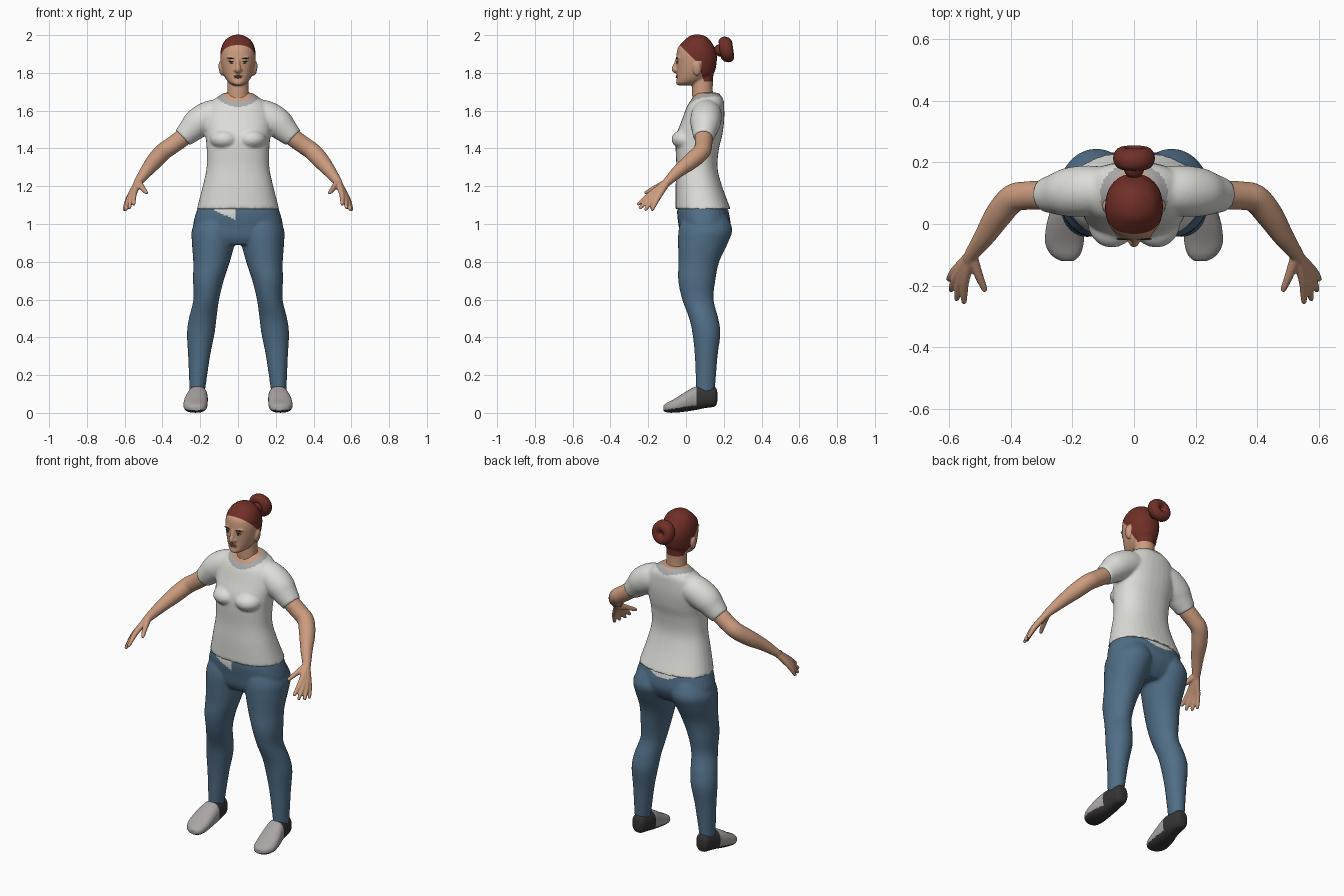
import bpy, bmesh, math
from mathutils import Vector, Matrix

cube = bpy.data.objects.get("Cube")
if cube:
    bpy.data.objects.remove(cube, do_unlink=True)


def material(name, *rgb):
    m = bpy.data.materials.new(name)
    m.use_nodes = True
    m.diffuse_color = (*rgb, 1)
    m.node_tree.nodes["Principled BSDF"].inputs["Base Color"].default_value = (*rgb, 1)
    return m


SHIRT = material("off_white_cotton", .72, .72, .69)
COLLAR = material("collar_grey", .40, .40, .40)
PANTS = material("denim_blue", .08, .155, .24)
SKIN = material("skin", .60, .33, .21)
HAIR = material("auburn_hair", .16, .028, .02)
SHOE = material("shoe_grey", .40, .375, .37)
DARK = material("dark_rubber", .035, .035, .035)
LIPS = material("lip_red", .30, .11, .08)
BROW = material("brow_brown", .035, .02, .015)
EYE = material("eye_white", .5, .47, .43)


def spline(rows, steps=5):
    """Catmull-Rom interpolation through rows of numbers."""
    out = []
    for i in range(len(rows) - 1):
        a, b, c, d = (rows[max(0, min(len(rows) - 1, i + k))] for k in (-1, 0, 1, 2))
        for s in range(steps):
            t = s / steps
            out.append([q + .5 * t * (r - p + t * (2 * p - 5 * q + 4 * r - s4 + t * (3 * (q - r) + s4 - p)))
                        for p, q, r, s4 in zip(a, b, c, d)])
    return out + [list(rows[-1])]


def loft(bm, rows, axis=None, n=2.0, side=1, segs=32):
    """Closed tube through rows of x, y, z, radius and optional second radius."""
    rows = spline([(r[0] * side, *r[1:], *([r[3]] if len(r) == 4 else [])) for r in rows])
    rings = []
    for i, (x, y, z, ra, rb) in enumerate(rows):
        u, v = Vector((1, 0, 0)), Vector((0, 1, 0))
        if axis == "y":
            v = Vector((0, 0, 1))
        elif axis is None:
            t = Vector(rows[min(i + 1, len(rows) - 1)][:3]) - Vector(rows[max(i - 1, 0)][:3])
            u = t.cross(Vector((0, .01, 1))).normalized()
            v = u.cross(t).normalized()
        ring = []
        for k in range(segs):
            a = math.tau * k / segs
            c, s = math.cos(a), math.sin(a)
            c = math.copysign(abs(c) ** (2 / n), c) * max(ra, .002)
            s = math.copysign(abs(s) ** (2 / n), s) * max(rb, .002)
            ring.append(bm.verts.new(Vector((x, y, z)) + u * c + v * s))
        rings.append(ring)
    for p, q in zip(rings, rings[1:]):
        for k in range(segs):
            j = (k + 1) % segs
            bm.faces.new((p[k], p[j], q[j], q[k]))
    bm.faces.new(rings[0][::-1])
    bm.faces.new(rings[-1])


def ball(bm, pos, size, tilt=0):
    mat = Matrix.Translation(pos) @ Matrix.Rotation(tilt, 4, "Y") @ Matrix.Diagonal((*size, 1))
    bmesh.ops.create_uvsphere(bm, u_segments=24, v_segments=14, radius=1, matrix=mat)


def finish(name, bm, mats, voxel=0, smooth=2, rule=None, cuts=()):
    """Fuse the parts, cut colour borders, then colour faces by rule."""
    bmesh.ops.recalc_face_normals(bm, faces=bm.faces)
    me = bpy.data.meshes.new(name)
    bm.to_mesh(me)
    bm.free()
    ob = bpy.data.objects.new(name, me)
    bpy.context.collection.objects.link(ob)
    if voxel:
        bpy.context.view_layer.objects.active = ob
        mod = ob.modifiers.new("fuse", "REMESH")
        mod.mode, mod.voxel_size = "VOXEL", voxel
        mod = ob.modifiers.new("relax", "SMOOTH")
        mod.factor, mod.iterations = .5, smooth
        for m in ("fuse", "relax"):
            bpy.ops.object.modifier_apply(modifier=m)
    me = ob.data
    me.materials.clear()
    for m in mats:
        me.materials.append(m)
    bm = bmesh.new()
    bm.from_mesh(me)
    for co, no in cuts:
        bmesh.ops.bisect_plane(bm, geom=bm.verts[:] + bm.edges[:] + bm.faces[:], plane_co=co, plane_no=no)
    bm.normal_update()
    for f in bm.faces:
        f.smooth = True
        f.material_index = rule(f.calc_center_median(), f.normal) if rule else 0
    bm.to_mesh(me)
    bm.free()
    return ob


# Shirt: torso, bust and short sleeves
bm = bmesh.new()
loft(bm, [(0, .09, 1.08, .218, .146), (0, .068, 1.2, .187, .123), (0, .058, 1.3, .166, .109),
          (0, .06, 1.4, .166, .115), (0, .07, 1.47, .172, .122), (0, .09, 1.55, .18, .112),
          (0, .103, 1.62, .165, .099), (0, .113, 1.66, .125, .084), (0, .113, 1.695, .075, .06)],
     axis="z", n=2.3)
for s in (1, -1):
    ball(bm, (s * .072, .003, 1.448), (.078, .08, .055))
    loft(bm, [(.08, .11, 1.59, .075), (.15, .108, 1.57, .082), (.21, .103, 1.535, .08),
              (.25, .098, 1.497, .068), (.293, .094, 1.456, .054)], side=s)


def neckline(c, n):
    d = (c - Vector((0, .088, 1.70))).length
    return 2 if d < .085 else 1 if d < .115 and c.z > 1.6 else 0


finish("shirt", bm, [SHIRT, COLLAR, SKIN], .008, 3, neckline)

# Trousers: hips and legs, with the shirt tail showing below the hem
bm = bmesh.new()
loft(bm, [(0, .086, 1.12, .198, .126), (0, .09, 1.06, .222, .137), (0, .098, .99, .238, .137),
          (0, .09, .93, .22, .12), (0, .08, .89, .14, .09)], axis="z", n=2.3)
for s in (1, -1):
    loft(bm, [(.11, .1, 1.04, .1, .12), (.122, .103, .97, .122, .142), (.13, .09, .9, .114, .132),
              (.14, .068, .8, .097, .108), (.157, .057, .7, .081, .098), (.168, .063, .6, .068, .083),
              (.187, .094, .5, .073, .077), (.197, .108, .42, .073, .074), (.206, .107, .3, .058, .06),
              (.216, .103, .11, .04, .049)], axis="z", side=s)


def shirt_tail(c, n):
    front = c.y < .05 and -.13 < c.x < -.01 and c.z > 1.02 - .45 * (c.x + .01)
    back = c.y > .15 and c.z > 1.05 + 3 * c.x * c.x
    return int(front or back)


finish("trousers", bm, [PANTS, SHIRT], .008, 3, shirt_tail)

# Arms, palms and fingers
fingers = [((.549, -.184, 1.162), (.552, -.25, 1.108)), ((.563, -.178, 1.15), (.575, -.24, 1.088)),
           ((.575, -.166, 1.142), (.593, -.212, 1.08)), ((.58, -.15, 1.136), (.601, -.178, 1.078)),
           ((.505, -.165, 1.19), (.485, -.213, 1.165))]
wrist = (.528, -.10, 1.222)
for side_name, s in (("left", 1), ("right", -1)):
    bm = bmesh.new()
    loft(bm, [(.24, .098, 1.505, .045), (.293, .094, 1.457, .047), (.35, .092, 1.415, .046),
              (.395, .082, 1.383, .046), (.44, .03, 1.335, .044), (.485, -.04, 1.28, .034),
              (*wrist, .023), (.535, -.115, 1.207, .021)], side=s)
    for base, tip in fingers:
        end = [t + .12 * (t - b) for b, t in zip(base, tip)]
        loft(bm, [(*wrist, .019), (*base, .0145), (*tip, .0095), (*end, .003)], side=s, segs=16)
    finish(side_name + "_arm", bm, [SKIN], .005, 2)

# Shoes
for side_name, s in (("left", 1), ("right", -1)):
    bm = bmesh.new()
    loft(bm, [(.213, .166, .085, .015, .025), (.213, .153, .086, .038, .052), (.213, .1, .083, .049, .058),
              (.215, .05, .077, .055, .062), (.222, 0, .06, .062, .053), (.226, -.06, .038, .063, .037),
              (.222, -.1, .028, .048, .026), (.217, -.12, .025, .022, .014)], axis="y", n=2.4, side=s)
    finish(side_name + "_shoe", bm, [SHOE, DARK], .006, 2,
           lambda c, n: int(c.y > .055 or n.z < -.45), [((0, .055, 0), (0, 1, 0))])

# Head, neck, nose and ears, with the hair cap coloured on the scalp
bm = bmesh.new()
loft(bm, [(0, .06, 2.003, .012, .014), (0, .06, 1.993, .04, .044), (0, .06, 1.972, .069, .068),
          (0, .055, 1.935, .088, .096), (0, .056, 1.89, .094, .107), (0, .055, 1.845, .09, .106),
          (0, .05, 1.8, .08, .099), (0, .035, 1.77, .066, .084), (0, .012, 1.747, .047, .062),
          (0, .0, 1.734, .026, .036)], axis="z", n=2.15)
loft(bm, [(0, .1, 1.6, .08, .072), (0, .095, 1.66, .067, .062), (0, .087, 1.7, .057, .055),
          (0, .089, 1.79, .056, .056)], axis="z")
loft(bm, [(0, -.046, 1.875, .009), (0, -.055, 1.845, .01), (0, -.062, 1.82, .015), (0, -.05, 1.806, .012)])
for s in (1, -1):
    ball(bm, (s * .013, -.052, 1.815), (.01, .011, .008))
    ball(bm, (s * .09, .058, 1.822), (.012, .022, .038), s * .15)
    ball(bm, (s * .034, -.036, 1.878), (.026, .014, .008), s * -.1)
ball(bm, (0, -.038, 1.748), (.024, .015, .014))


def hairline(c, n):
    edge = 1.915 - c.y if c.y < .06 else max(1.755, 1.855 - 2.8 * (c.y - .06))
    ear = abs(c.x) > .088 and c.z < 1.862 and .034 < c.y < .082
    return int(c.z > edge and not ear)


head = finish("head", bm, [SKIN, HAIR], .005, 2, hairline,
              [((0, .06, 1.855), (0, 1, 1)), ((0, .06, 1.855), (0, 2.8, 1)), ((0, 0, 1.755), (0, 0, 1))])

# Hair bun
bm = bmesh.new()
path, around, mid = 40, 20, Vector((0, .214, 1.924))
grid = []
for i in range(path):
    a = math.tau * i / path
    ring = []
    for k in range(around):
        b = math.tau * k / around
        r = .037 + .031 * math.cos(b)
        ring.append(bm.verts.new(mid + Vector((r * math.cos(a), .036 * math.sin(b) + .14 * r * math.sin(a) * -1,
                                               r * math.sin(a)))))
    grid.append(ring)
for i in range(path):
    p, q = grid[i], grid[(i + 1) % path]
    for k in range(around):
        bm.faces.new((p[k], q[k], q[(k + 1) % around], p[(k + 1) % around]))
ball(bm, (0, .185, 1.92), (.034, .038, .034))
finish("hair_bun", bm, [HAIR])


# Facial features sit on the head surface
def feature(name, mat, x, z, size, tilt=0, lift=0):
    hit, pos, _, _ = head.ray_cast(Vector((x, -1, z)), Vector((0, 1, 0)))
    y = pos.y if hit else -.045
    b = bmesh.new()
    ball(b, (x, y - lift, z), size, tilt)
    finish(name, b, [mat])


for side_name, s in (("left", 1), ("right", -1)):
    feature(side_name + "_eye", EYE, s * .034, 1.855, (.014, .004, .0055))
    feature(side_name + "_iris", BROW, s * .034, 1.855, (.006, .003, .0052), 0, .0025)
    feature(side_name + "_lash", BROW, s * .035, 1.8615, (.017, .004, .0025), s * .08, .001)
    feature(side_name + "_brow", BROW, s * .037, 1.877, (.021, .004, .0035), s * -.15)
feature("upper_lip", LIPS, 0, 1.784, (.024, .005, .004))
feature("lower_lip", LIPS, 0, 1.776, (.02, .006, .0045))
